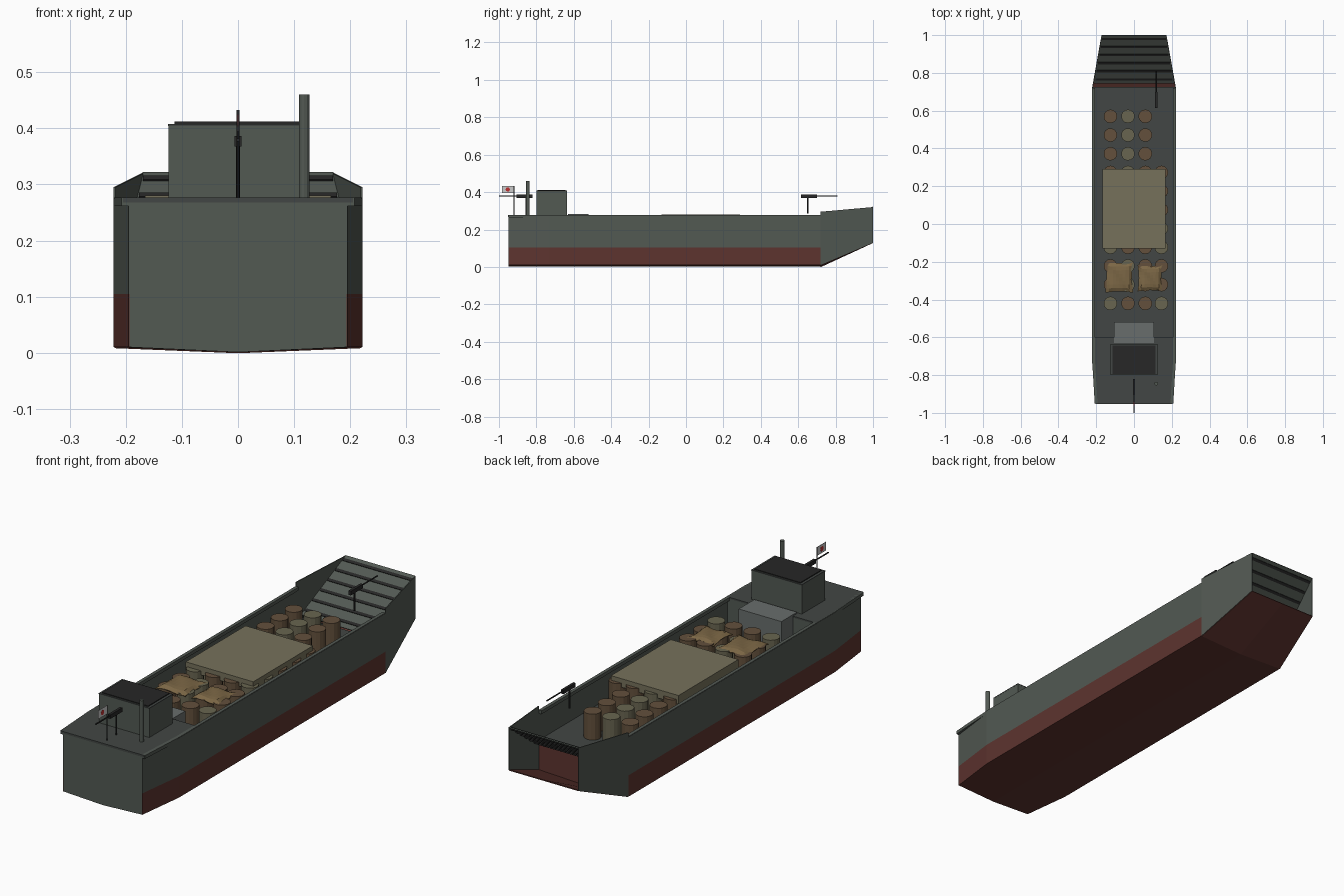
import bpy, bmesh, math
from mathutils import Vector

if "Cube" in bpy.data.objects:
    bpy.data.objects.remove(bpy.data.objects["Cube"])


def material(name, rgb):
    m = bpy.data.materials.new(name)
    m.diffuse_color = (*rgb, 1)
    m.use_nodes = True
    m.node_tree.nodes["Principled BSDF"].inputs["Base Color"].default_value = m.diffuse_color
    return m


GREY = material("hull_grey", (0.085, 0.100, 0.086))
DARK = material("dark_grey", (0.020, 0.020, 0.020))
DECK = material("deck_grey", (0.055, 0.062, 0.058))
PALE = material("pale_grey", (0.14, 0.155, 0.15))
RED = material("hull_red", (0.11, 0.034, 0.028))
BROWN = material("barrel_brown", (0.125, 0.08, 0.045))
OLIVE = material("barrel_olive", (0.14, 0.13, 0.08))
CANVAS = material("canvas", (0.18, 0.165, 0.105))
TAN = material("tan_cloth", (0.20, 0.135, 0.06))
WHITE = material("flag_white", (0.7, 0.7, 0.68))
FLAGRED = material("flag_red", (0.5, 0.03, 0.03))


def mesh(name, verts, faces, mat, thick=0):
    me = bpy.data.meshes.new(name)
    me.from_pydata(verts, [], faces)
    me.materials.append(mat)
    ob = bpy.data.objects.new(name, me)
    bpy.context.collection.objects.link(ob)
    bm = bmesh.new()
    bm.from_mesh(me)
    bmesh.ops.recalc_face_normals(bm, faces=bm.faces)
    bm.to_mesh(me)
    bm.free()
    if thick:
        mod = ob.modifiers.new("thickness", 'SOLIDIFY')
        mod.thickness, mod.offset = thick, 0
    return ob


def loft(name, rows, mat, thick=0):
    n = len(rows[0])
    faces = [(r * n + c, r * n + c + 1, (r + 1) * n + c + 1, (r + 1) * n + c)
             for r in range(len(rows) - 1) for c in range(n - 1)]
    return mesh(name, [p for row in rows for p in row], faces, mat, thick)


def prism(name, outline, z0, z1, mat):
    n = len(outline)
    verts = [(x, y, z) for z in (z0, z1) for x, y in outline]
    faces = [tuple(range(n))[::-1], tuple(range(n, 2 * n))]
    faces += [(i, (i + 1) % n, (i + 1) % n + n, i + n) for i in range(n)]
    return mesh(name, verts, faces, mat)


def box(name, x0, x1, y0, y1, z0, z1, mat):
    return prism(name, [(x0, y0), (x1, y0), (x1, y1), (x0, y1)], z0, z1, mat)


def rod(name, a, b, r, mat, sides=8):
    a, b = Vector(a), Vector(b)
    bpy.ops.mesh.primitive_cylinder_add(vertices=sides, radius=r, depth=(b - a).length,
                                        location=(a + b) / 2)
    ob = bpy.context.object
    ob.rotation_euler = (b - a).to_track_quat('Z', 'Y').to_euler()
    ob.name = name
    ob.data.materials.append(mat)
    return ob


# Hull sides, red below the waterline, and gunwale rails
STATIONS = [(-0.95, 0.193), (-0.73, 0.22), (0.72, 0.22)]
for s, side in ((-1, "left"), (1, "right")):
    for part, z0, z1, mat in (("upper", 0.105, 0.275, GREY), ("lower", 0.01, 0.105, RED)):
        loft(f"hull_{part}_{side}", [[(s * x, y, z) for y, x in STATIONS] for z in (z0, z1)],
             mat, 0.004)
    prism(f"gunwale_{side}", [(s * 0.208, -0.95), (s * 0.221, -0.73), (s * 0.221, 0.72),
                              (s * 0.206, 0.72), (s * 0.206, -0.73), (s * 0.193, -0.95)],
          0.262, 0.277, GREY)
    # Flaring bow wall
    loft(f"bow_wall_{side}", [[(s * 0.22, 0.72, 0.01), (s * 0.17, 1, 0.13)],
                              [(s * 0.22, 0.72, 0.295), (s * 0.17, 1, 0.32)]], GREY, 0.004)

# Shallow V bottom, rising bow bottom, transom and bow bulkhead
loft("hull_bottom", [[(-x, y, 0.01), (0, y, 0.001), (x, y, 0.01)] for y, x in STATIONS], RED)
loft("bow_bottom", [[(-0.22, 0.72, 0.01), (0, 0.72, 0.001), (0.22, 0.72, 0.01)],
                    [(-0.17, 1, 0.13), (0, 1, 0.13), (0.17, 1, 0.13)]], RED, 0.004)
for name, y, w, top, mat in (("transom", -0.95, 0.193, 0.275, GREY),
                             ("bow_bulkhead", 0.72, 0.218, 0.145, RED)):
    mesh(name, [(-w, y, top), (-w, y, 0.01), (0, y, 0.001), (w, y, 0.01), (w, y, top)],
         [(0, 1, 2, 3, 4)], mat)

# Cargo well floor, rear bulkhead and aft deck
box("well_floor", -0.217, 0.217, -0.6, 0.725, 0.139, 0.145, DECK)
box("well_rear_bulkhead", -0.217, 0.217, -0.605, -0.6, 0.139, 0.27, GREY)
prism("aft_deck", [(-0.205, -0.952), (0.205, -0.952), (0.218, -0.73), (0.218, -0.6),
                   (-0.218, -0.6), (-0.218, -0.73)], 0.268, 0.277, DECK)

# Bow ramp with cross ribs
R0, R1 = (0.745, 0.140), (1.0, 0.320)


def ramp_point(t):
    return 0.213 - 0.043 * t, R0[0] + t * (R1[0] - R0[0]), R0[1] + t * (R1[1] - R0[1])


rows = []
for t in (0, 1):
    w, y, z = ramp_point(t)
    rows.append([(-w, y, z), (w, y, z)])
loft("bow_ramp", rows, GREY, 0.005)
slope = math.atan2(R1[1] - R0[1], R1[0] - R0[0])
for i in range(6):
    w, y, z = ramp_point(0.09 + i * 0.168)
    rib = box(f"ramp_rib_{i}", -w + 0.004, w - 0.004, -0.006, 0.006, -0.006, 0.006, DARK)
    rib.location = (0, y, z)
    rib.rotation_euler.x = slope

# Barrels in rows; the three foremost rows leave the right column empty
for r in range(11):
    y = 0.57 - r * 0.099
    for c, x in enumerate((-0.125, -0.032, 0.06, 0.145)):
        if r < 3 and c == 3:
            continue
        olive = c == 1 if r < 3 else (r * 3 + c * 2 + r // 2) % 3 == 0
        if r == 10:
            olive = c in (0, 3)
        rod(f"barrel_{r}_{c}", (x, y, 0.145), (x, y, 0.26), 0.036,
            OLIVE if olive else BROWN, 14)

# Big covered load and two draped cloths
box("canvas_cover", -0.166, 0.166, -0.13, 0.29, 0.242, 0.28, CANVAS)


def cloth(name, cx, cy, w, d):
    n = 8
    rows = []
    for j in range(n + 1):
        row = []
        for i in range(n + 1):
            u, v = 2 * i / n - 1, 2 * j / n - 1
            pinch_x, pinch_y = 0.92 + 0.1 * v * v, 0.92 + 0.1 * u * u
            z = 0.268 - 0.012 * max(abs(u), abs(v)) ** 6 + 0.003 * math.sin(4 * u + 3 * v)
            row.append((cx + u * w * pinch_x, cy + v * d * pinch_y, z))
        rows.append(row)
    return loft(name, rows, TAN, 0.004)


cloth("cloth_left", -0.078, -0.282, 0.072, 0.08)
cloth("cloth_right", 0.085, -0.287, 0.064, 0.068)

# Engine housing and wheelhouse
box("engine_housing", -0.105, 0.105, -0.63, -0.52, 0.145, 0.283, PALE)
box("wheelhouse", -0.124, 0.124, -0.80, -0.636, 0.275, 0.405, GREY)
box("wheelhouse_roof_edge", -0.1245, 0.1245, -0.8005, -0.6355, 0.404, 0.408, DECK)
box("wheelhouse_roof", -0.113, 0.113, -0.793, -0.643, 0.407, 0.412, DARK)

# Exhaust pipe, flag pole and flag
rod("exhaust_pipe", (0.118, -0.845, 0.275), (0.118, -0.845, 0.46), 0.0095, GREY, 12)
rod("flag_pole", (0, -0.92, 0.275), (0, -0.92, 0.433), 0.003, DARK)
box("flag", -0.001, 0.001, -0.983, -0.92, 0.395, 0.433, WHITE)
rod("flag_disc", (-0.002, -0.953, 0.414), (0.002, -0.953, 0.414), 0.011, FLAGRED, 16)


# Machine guns: aft one points backward, fore one points forward
def gun(name, x, y, direction, base, tip):
    rod(f"{name}_post", (x, y, base), (x, y, 0.375), 0.004, DARK)
    back, front = y - direction * 0.035, y + direction * 0.05
    box(f"{name}_body", x - 0.006, x + 0.006, min(back, front), max(back, front),
        0.368, 0.386, DARK)
    rod(f"{name}_barrel", (x, front, 0.379), (x, tip, 0.379), 0.003, DARK)


gun("aft_gun", 0, -0.855, -1, 0.275, -1.0)
gun("fore_gun", 0.118, 0.65, 1, 0.285, 0.81)
